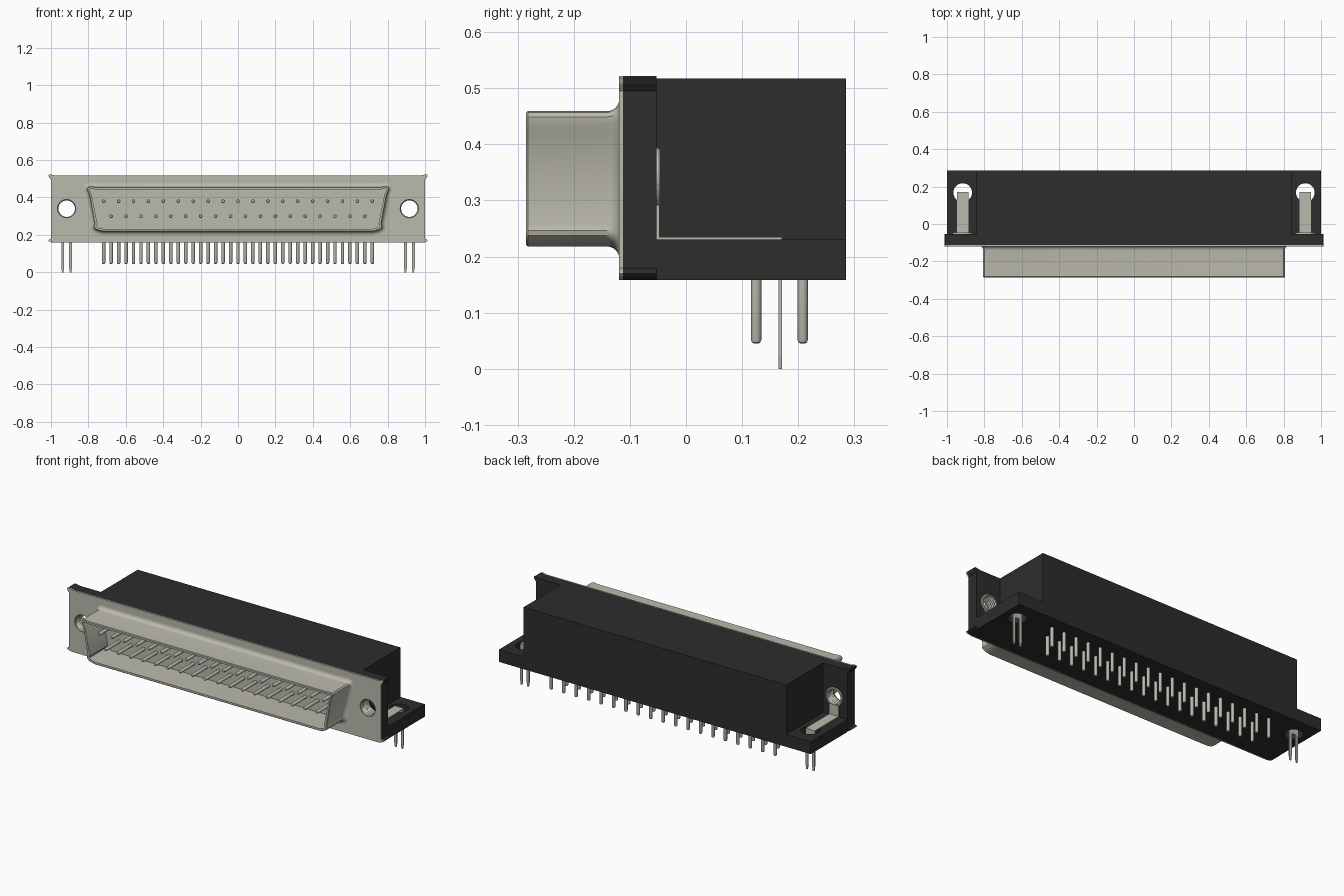
import bpy, bmesh
from math import sin, cos, pi
from mathutils import Vector, Matrix

if "Cube" in bpy.data.objects:
    bpy.data.objects.remove(bpy.data.objects["Cube"])


def material(name, rgb):
    m = bpy.data.materials.new(name)
    m.use_nodes = True
    m.diffuse_color = (*rgb, 1)
    m.node_tree.nodes["Principled BSDF"].inputs["Base Color"].default_value = (*rgb, 1)
    return m


METAL = material("warm grey metal", (0.50, 0.49, 0.42))
BLACK = material("black plastic", (0.026, 0.026, 0.026))

BOTTOM, TOP, EAR_TOP = 0.158, 0.517, 0.23
PLATE_Y, FLANGE_Y, FLANGE_BACK, REAR = -0.119, -0.112, -0.053, 0.285
HOLE_X, HOLE_Z, FOOT_Y = 0.916, 0.34, 0.168
PITCH = 0.0798


def finish(name, bm, mat, smooth=False):
    bmesh.ops.recalc_face_normals(bm, faces=bm.faces)
    mesh = bpy.data.meshes.new(name)
    bm.to_mesh(mesh)
    bm.free()
    mesh.materials.append(mat)
    ob = bpy.data.objects.new(name, mesh)
    bpy.context.collection.objects.link(ob)
    if smooth:
        bpy.ops.object.select_all(action='DESELECT')
        ob.select_set(True)
        bpy.context.view_layer.objects.active = ob
        bpy.ops.object.shade_smooth_by_angle(angle=0.6)
    return ob


def box(bm, lo, hi):
    lo, hi = Vector(lo), Vector(hi)
    mat = Matrix.Translation((lo + hi) / 2) @ Matrix.Diagonal((*(hi - lo), 1))
    bmesh.ops.create_cube(bm, size=1, matrix=mat)


def circle(cx, cy, r, n=32):
    return [(cx + r * cos(2 * pi * i / n), cy + r * sin(2 * pi * i / n)) for i in range(n)]


def rounded(corners, r, steps=5):
    """Round every corner of a 2D polygon with a quadratic arc."""
    pts = []
    for i, c in enumerate(corners):
        c = Vector(c)
        a = c + (Vector(corners[i - 1]) - c).normalized() * r
        b = c + (Vector(corners[(i + 1) % len(corners)]) - c).normalized() * r
        for k in range(steps + 1):
            t = k / steps
            pts.append(a * (1 - t) ** 2 + c * (2 * t * (1 - t) * 0.85 + 0.3 * t * (1 - t) * 0.5)
                       + (a + b) * (0.225 * t * (1 - t) / 2) * 1.0 + b * t ** 2)
    return pts


def panel(name, loops, place, push, mat):
    """Fill an outline with holes, then extrude it."""
    bm = bmesh.new()
    for loop in loops:
        vs = [bm.verts.new(place(*p)) for p in loop]
        for i, v in enumerate(vs):
            bm.edges.new((vs[i - 1], v))
    bmesh.ops.triangle_fill(bm, edges=bm.edges[:], use_beauty=True)
    bmesh.ops.dissolve_degenerate(bm, dist=1e-5, edges=bm.edges[:])
    ext = bmesh.ops.extrude_face_region(bm, geom=bm.faces[:], use_keep_orig=True)
    moved = [g for g in ext["geom"] if isinstance(g, bmesh.types.BMVert)]
    bmesh.ops.translate(bm, verts=moved, vec=push)
    return finish(name, bm, mat)


def loft(bm, rings, closed=False, caps=(False, False)):
    rows = [[bm.verts.new(p) for p in ring] for ring in rings]
    pairs = list(zip(rows, rows[1:])) + ([(rows[-1], rows[0])] if closed else [])
    for a, b in pairs:
        for i in range(len(a)):
            bm.faces.new((a[i - 1], a[i], b[i], b[i - 1]))
    for use, row in zip(caps, (rows[0], rows[-1])):
        if use:
            bm.faces.new(row)


def pin(bm, start, end, r, n=12):
    """Round pin with a softened tip at its end."""
    start, end = Vector(start), Vector(end)
    d = (end - start).normalized()
    u = d.orthogonal().normalized()
    w = d.cross(u)
    stations = [(start, r), (end - d * r * 0.7, r), (end - d * r * 0.2, r * 0.8), (end, r * 0.45)]
    loft(bm, [[c + u * x + w * y for x, y in circle(0, 0, s, n)] for c, s in stations],
         caps=(True, True))


# Front plate and black flange, both with mounting holes
def front_outline(hole_r):
    outline = rounded([(-1, BOTTOM), (1, BOTTOM), (1, TOP), (-1, TOP)], 0.022)
    return [outline] + [circle(s * HOLE_X, HOLE_Z, hole_r) for s in (-1, 1)]


panel("front_plate", front_outline(0.049), lambda x, z: (x, PLATE_Y, z),
      (0, FLANGE_Y - PLATE_Y, 0), METAL)
panel("housing_flange", front_outline(0.053), lambda x, z: (x, FLANGE_Y, z),
      (0, FLANGE_BACK - FLANGE_Y, 0), BLACK)

# Base with a round opening in each ear, and the housing block
base = [(-1, FLANGE_BACK), (1, FLANGE_BACK), (1, REAR), (-1, REAR)]
panel("housing_base", [base] + [circle(s * HOLE_X, FOOT_Y, 0.05) for s in (-1, 1)],
      lambda x, y: (x, y, BOTTOM), (0, 0, EAR_TOP - BOTTOM), BLACK)
bm = bmesh.new()
box(bm, (-0.843, FLANGE_BACK, EAR_TOP), (0.843, REAR, TOP))
finish("housing_block", bm, BLACK)


# Hollow tapered shell with a flared root
def shell_ring(grow, y):
    t, b = 0.802 + grow, 0.76 + grow
    lo, hi = 0.218 - grow, 0.456 + grow
    return [(p[0], y, p[1]) for p in rounded([(-b, lo), (b, lo), (t, hi), (-t, hi)], 0.04 + grow)]


flare = 0.022
rings = [shell_ring(flare * (1 - sin(a)), PLATE_Y - flare * (1 - cos(a)))
         for a in [pi / 2 * i / 6 for i in range(7)]]
rings += [shell_ring(g, y) for g, y in
          ((0, -0.282), (-0.003, REAR * -1), (-0.014, REAR * -1), (-0.014, PLATE_Y - 0.002))]
bm = bmesh.new()
loft(bm, rings, caps=(False, True))
finish("connector_shell", bm, METAL, True)

# Contact pins in two rows, each with a tail under the housing
contacts, tails = bmesh.new(), bmesh.new()
for count, z, tail_y in ((19, 0.38, 0.208), (18, 0.30, 0.125)):
    for i in range(count):
        x = (i - (count - 1) / 2) * PITCH
        pin(contacts, (x, PLATE_Y, z), (x, -0.25, z), 0.0095)
        pin(tails, (x, tail_y, BOTTOM + 0.02), (x, tail_y, 0.045), 0.0095)
finish("contact_pins", contacts, METAL, True)
finish("solder_tails", tails, METAL, True)

# Threaded inserts and board lock straps, one per ear
for side, s in (("left", 1), ("right", -1)):
    x = s * HOLE_X
    bm = bmesh.new()
    profile = [(0.054, FLANGE_Y), (0.054, -0.05), (0.052, -0.046)]
    profile += [(0.044 + 0.005 * (i % 2), -0.046 - i * 0.006) for i in range(12)]
    loft(bm, [[(px, y, pz) for px, pz in circle(x, HOLE_Z, r)] for r, y in profile], closed=True)
    finish(side + "_threaded_insert", bm, METAL)

    bm = bmesh.new()
    box(bm, (x - 0.03, FLANGE_BACK, EAR_TOP), (x + 0.03, -0.047, 0.292))
    box(bm, (x - 0.03, FLANGE_BACK, EAR_TOP), (x + 0.03, 0.171, EAR_TOP + 0.005))
    box(bm, (x - 0.03, 0.165, BOTTOM), (x + 0.03, 0.171, EAR_TOP))
    finish(side + "_lock_strap", bm, METAL)

    # Two tapered prongs
    bm = bmesh.new()
    for k in (-1, 1):
        cx = x + k * 0.021
        loft(bm, [[(cx + a * w, y, z) for a, y in
                   ((-1, 0.165), (1, 0.165), (1, 0.171), (-1, 0.171))]
                  for z, w in ((BOTTOM, 0.008), (0.025, 0.008), (0, 0.004))], caps=(True, True))
    finish(side + "_lock_prongs", bm, METAL)
